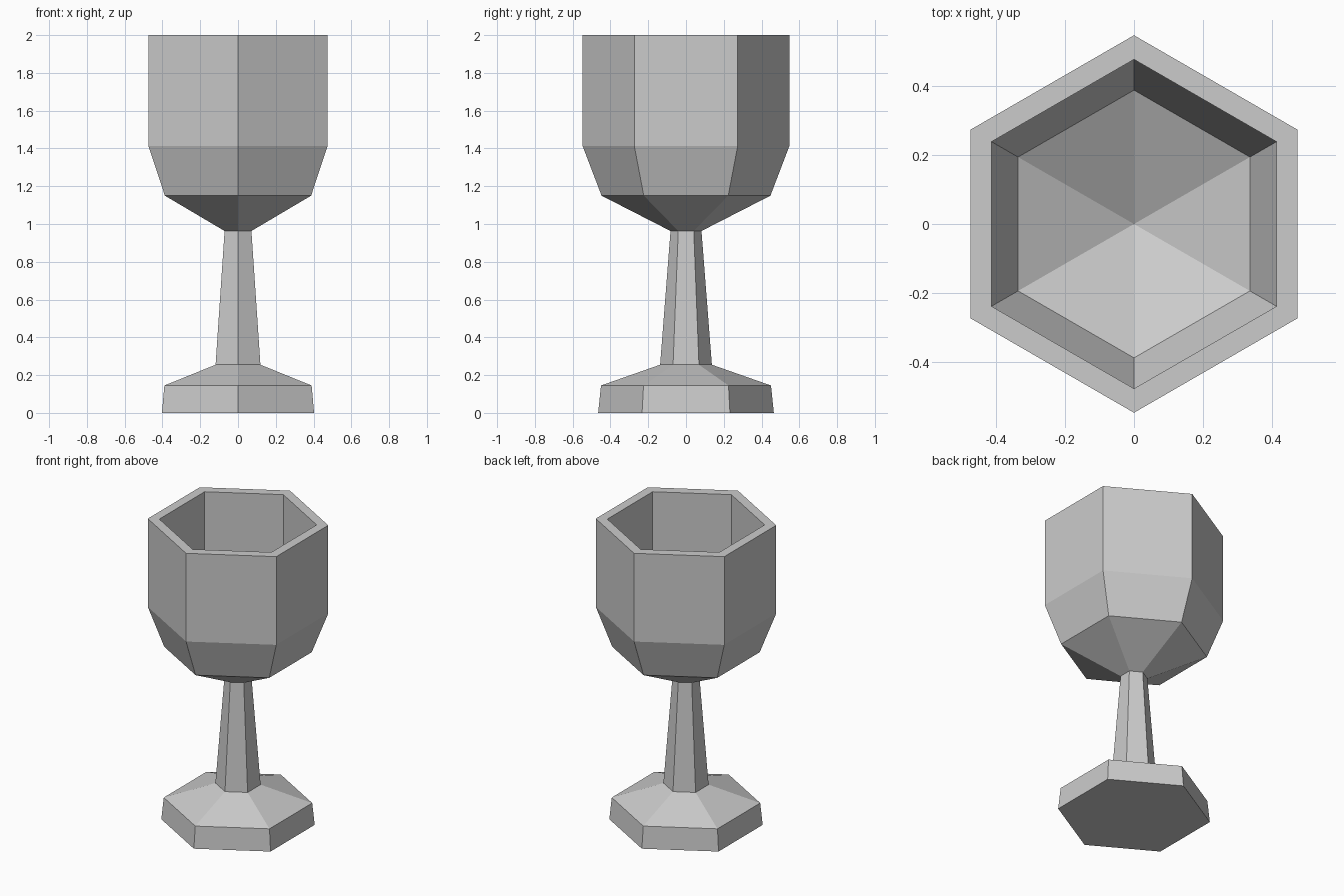
import bpy
import bmesh
from math import cos, sin, pi

SIDES = 6

cube = bpy.data.objects.get("Cube")
if cube:
    bpy.data.objects.remove(cube, do_unlink=True)

# Single plain grey
grey = bpy.data.materials.new("plain_grey")
colour = (0.6, 0.6, 0.6, 1.0)
grey.use_nodes = True
grey.diffuse_color = colour
grey.node_tree.nodes["Principled BSDF"].inputs["Base Color"].default_value = colour


def turned_part(name, profile):
    """Revolve (radius, height) points into a flat-sided solid; radius 0 makes a tip."""
    bm = bmesh.new()
    rings = []
    for radius, z in profile:
        if radius == 0:
            rings.append([bm.verts.new((0, 0, z))] * SIDES)
        else:
            angles = [pi / 2 + 2 * pi * i / SIDES for i in range(SIDES)]
            rings.append([bm.verts.new((radius * cos(a), radius * sin(a), z)) for a in angles])
    for low, high in zip(rings, rings[1:]):
        for i in range(SIDES):
            j = (i + 1) % SIDES
            corners = dict.fromkeys((low[i], low[j], high[j], high[i]))
            bm.faces.new(list(corners))
    mesh = bpy.data.meshes.new(name)
    bm.to_mesh(mesh)
    bm.free()
    mesh.materials.append(grey)
    part = bpy.data.objects.new(name, mesh)
    bpy.context.collection.objects.link(part)
    return part


# Foot: closed underside, short wall, sloped top
foot_rim = [(0.465, 0), (0.45, 0.145), (0.137, 0.255)]
foot = turned_part("foot", foot_rim)
bm = bmesh.new()
bm.from_mesh(foot.data)
base_edges = [e for e in bm.edges if all(v.co.z < 0.01 for v in e.verts)]
bmesh.ops.contextual_create(bm, geom=base_edges)
bmesh.ops.recalc_face_normals(bm, faces=bm.faces)
bm.to_mesh(foot.data)
bm.free()

# Tapered stem
turned_part("stem", [(0.137, 0.255), (0.082, 0.963)])

# Bowl: outer wall up to the lip, then the hollow down to its pointed floor
outer = [(0.082, 0.963), (0.447, 1.15), (0.547, 1.412), (0.547, 2.0)]
inner = [(0.477, 2.0), (0.477, 1.425), (0.388, 1.19), (0, 0.992)]
turned_part("bowl", outer + inner)
